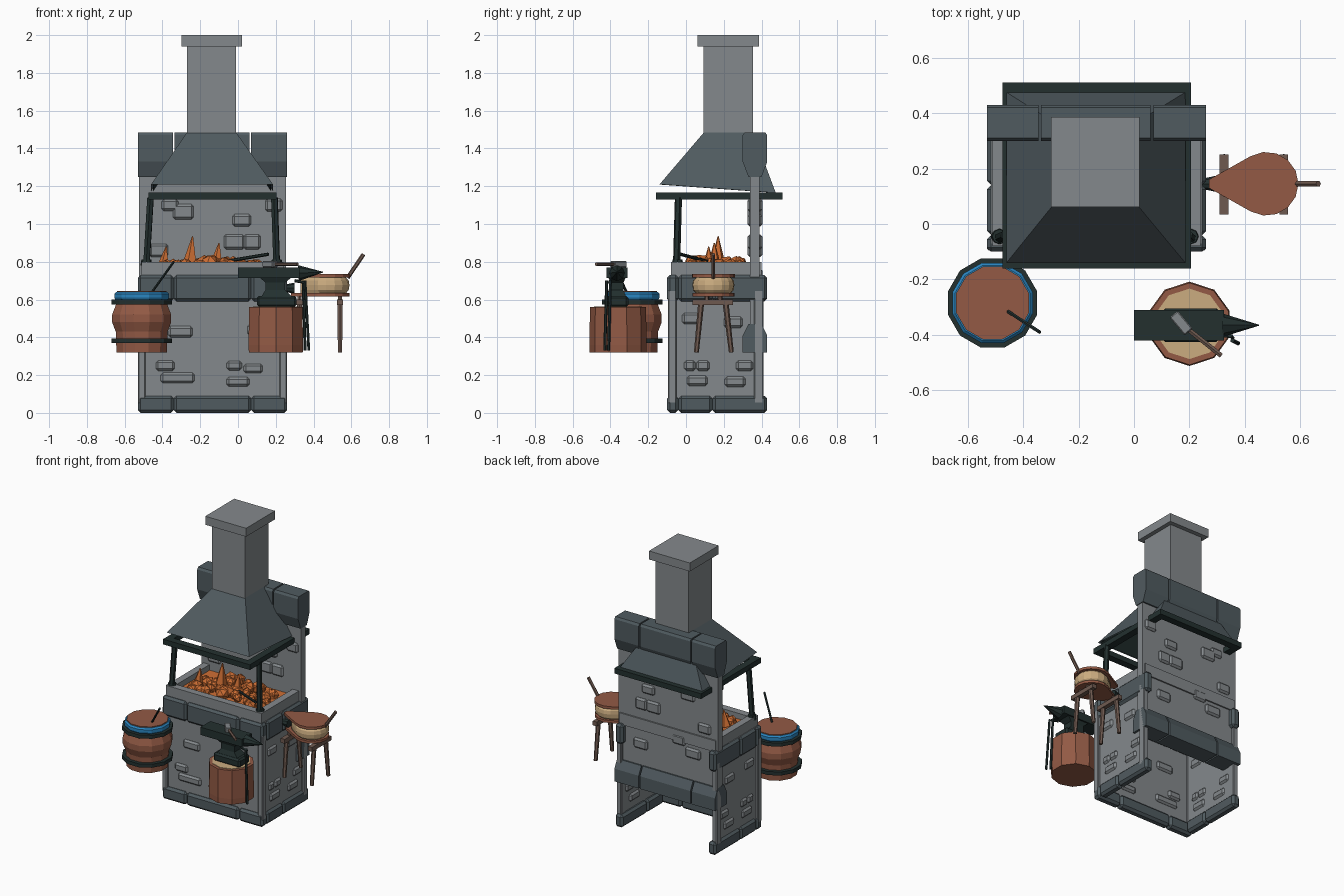
import bpy, bmesh, math, random
from mathutils import Vector, Matrix

if "Cube" in bpy.data.objects:
    bpy.data.objects.remove(bpy.data.objects["Cube"])
random.seed(4)

def mat(name, hexcol):
    m = bpy.data.materials.new(name)
    c = [int(hexcol[i:i + 2], 16) / 255 for i in (0, 2, 4)]
    m.diffuse_color = [((v + .055) / 1.055) ** 2.4 if v > .04 else v / 12.92 for v in c] + [1]
    m.use_nodes = True
    m.node_tree.nodes["Principled BSDF"].inputs["Base Color"].default_value = m.diffuse_color
    return m

STONE = mat("light stone", "84898c")
TRIM = mat("dark stone", "505b60")
IRON = mat("black iron", "23302f")
WOOD = mat("red brown wood", "935a45")
STICK = mat("grey brown wood", "6f5a50")
TAN = mat("tan", "cbac80")
EMBER = mat("ember orange", "cf6f34")
WATER = mat("blue", "2b87c2")

def finish(name, bm, m, fix=True):
    if fix:
        bmesh.ops.recalc_face_normals(bm, faces=bm.faces[:])
    me = bpy.data.meshes.new(name)
    bm.to_mesh(me)
    bm.free()
    me.materials.append(m)
    ob = bpy.data.objects.new(name, me)
    bpy.context.collection.objects.link(ob)
    return ob

def box(name, x, y, z, m, bevel=0):
    bm = bmesh.new()
    bmesh.ops.create_cube(bm, size=1)
    for v in bm.verts:
        v.co = [(r[0] + r[1]) / 2 + c * (r[1] - r[0]) for r, c in zip((x, y, z), v.co)]
    if bevel:
        bmesh.ops.bevel(bm, geom=bm.edges[:], offset=bevel, segments=1, affect='EDGES')
    return finish(name, bm, m)

def loft(name, rings, m, caps=True):
    bm = bmesh.new()
    rows = [[bm.verts.new(p) for p in r] for r in rings]
    n = len(rows[0])
    for a, b in zip(rows, rows[1:]):
        for i in range(n):
            bm.faces.new((a[i], a[(i + 1) % n], b[(i + 1) % n], b[i]))
    if caps:
        bm.faces.new(rows[0])
        bm.faces.new(rows[-1])
    return finish(name, bm, m)

def lathe(name, cx, cy, prof, n, m):
    ring = lambda r, z: [(cx + r * math.cos(2 * math.pi * (i + .5) / n),
                          cy + r * math.sin(2 * math.pi * (i + .5) / n), z) for i in range(n)]
    return loft(name, [ring(r, z) for r, z in prof], m)

def rod(name, p, q, r1, m, r2=None, n=6):
    p, q = Vector(p), Vector(q)
    d = q - p
    rot = d.to_track_quat('Z', 'Y').to_matrix().to_4x4()
    bm = bmesh.new()
    bmesh.ops.create_cone(bm, cap_ends=True, segments=n, radius1=r1, radius2=r1 if r2 is None else r2,
                          depth=d.length, matrix=Matrix.Translation((p + q) / 2) @ rot)
    return finish(name, bm, m)

def frame(name, x, y, z, w, m, bevel=0):
    box(name + "_front", x, (y[0], y[0] + w), z, m, bevel)
    box(name + "_back", x, (y[1] - w, y[1]), z, m, bevel)
    for s, xr in (("left", (x[0], x[0] + w)), ("right", (x[1] - w, x[1]))):
        box(f"{name}_{s}", xr, (y[0] + w, y[1] - w), z, m, bevel)

X0, X1, Y0, Y1 = -.53, .26, -.10, .43
SPLIT = [X0, -.34, .07, X1]

# Forge walls: hollow, open at the back and below
box("front_wall", (X0 + .02, X1 - .02), (-.08, -.06), (.02, .73), STONE)
for s, x, px in (("left", -.515, X0), ("right", .225, X1 - .04)):
    box(s + "_wall", (x, x + .02), (-.07, .41), (.02, .73), STONE)
    box(s + "_front_post", (px, px + .04), (Y0 + .005, -.05), (.05, .65), STONE, .006)
    box(s + "_back_post", (px, px + .04), (.36, .41), (.05, .65), STONE, .006)
box("back_wall", (X0 + .005, X1 - .005), (.34, .39), (.4, 1.3), STONE)

# Dark stone blocks: base course and upper course on three sides
for nm, z in (("base", (0, .09)), ("upper", (.59, .73))):
    for i in range(3):
        box(f"{nm}_front_block", (SPLIT[i], SPLIT[i + 1]), (Y0, -.04), z, TRIM, .015)
    for x in (X0, X1 - .06):
        for y in ((-.04, .14), (.14, Y1)):
            box(f"{nm}_side_block", (x, x + .06), y, z, TRIM, .015)

# Back wall coping and lower course, tapering onto the wall
def course(name, prof, spans):
    for a, b in spans:
        loft(name, [[(x, y, z) for y, z in prof] for x in (a, b)], TRIM)
spans = [(X0, -.345), (-.335, .06), (.07, X1)]
course("coping", [(.30, 1.47), (.31, 1.485), (.42, 1.485), (.43, 1.47), (.43, 1.33), (.40, 1.25), (.33, 1.25), (.30, 1.33)], spans)
course("back_lower_course", [(.30, .32), (.43, .32), (.43, .41), (.40, .47), (.33, .47), (.30, .41)], spans)

# Protruding bricks (centre, centre z, width, height)
def brick(axis, plane, t, c, z, w, h):
    a, b = (c - w / 2, c + w / 2), (plane - t, plane + t)
    box("brick", *((a, b) if axis == 'x' else (b, a)), (z - h / 2, z + h / 2), STONE, .012)
for c, z, w, h in ((-.305, .43, .13, .06), (-.385, .25, .10, .055), (-.32, .185, .18, .055), (-.02, .25, .08, .05),
                   (0, .165, .12, .05), (.08, .235, .10, .05), (.1, .44, .1, .06)):
    brick('x', -.07, .024, c, z, w, h)
for x in (-.505, .235):
    for c, z, w, h in ((.02, .25, .06, .055), (.09, .25, .07, .055), (.06, .17, .11, .055), (.31, .25, .09, .055),
                       (.26, .165, .11, .055), (.03, .5, .1, .06), (.25, .48, .1, .06)):
        brick('y', x, .022, c, z, w, h)
for c, z, w, h in ((-.29, 1.065, .11, .08), (.02, 1.02, .10, .065), (-.02, .905, .11, .08), (.075, .905, .09, .08),
                   (-.36, 1.10, .09, .06), (-.33, .66, .12, .07), (-.22, .73, .1, .07), (.08, .62, .11, .07),
                   (-.42, .86, .1, .07), (.19, 1.1, .09, .07)):
    brick('x', .365, .04, c, z, w, h)

# Hearth rim, ember bed, coals and flames
frame("hearth_rim", (-.51, .24), (-.08, .40), (.72, .80), .05, STONE)
box("ember_bed", (-.47, .20), (-.04, .34), (.70, .76), EMBER)
bm = bmesh.new()
for i in range(45):
    x, y = random.uniform(-.41, .14), random.uniform(.01, .29)
    z = .765 + .03 * (1 - abs(x + .135) / .3)
    bmesh.ops.create_icosphere(bm, subdivisions=1, radius=random.uniform(.03, .048),
                               matrix=Matrix.Translation((x, y, z)) @ Matrix.Rotation(i, 4, 'X'))
finish("coals", bm, EMBER)
for x, y, z, r in ((-.38, .12, .88, .035), (-.24, .17, .935, .045), (-.10, .15, .90, .04)):
    rod("flame", (x - .015, y, .77), (x, y, z), r, EMBER, .003, 5)
rod("poker", (-.08, .12, .80), (.16, -.03, .84), .009, IRON)

# Hood: iron frame, posts, tilted shell, chimney
frame("hood_frame", (-.475, .205), (-.16, .51), (1.13, 1.167), .05, IRON)
for s in (-1, 1):
    rod("post", (-.14 + s * .345, -.05, .78), (-.135 + s * .328, -.04, 1.14), .019, IRON, n=6)
    rod("post_foot", (-.14 + s * .345, -.045, .78), (-.14 + s * .345, -.045, .812), .032, IRON, .026, 8)
def rect(x0, x1, y0, y1, za, zb):
    return [(x0, y0, za), (x1, y0, za), (x1, y1, zb), (x0, y1, zb)]
loft("hood", [rect(-.46, .185, -.14, .475, 1.21, 1.165), rect(-.27, -.01, .095, .355, 1.485, 1.485)], TRIM, False)
loft("hood_lining", [rect(-.45, .175, -.13, .465, 1.208, 1.165), rect(-.26, -.02, .105, .345, 1.47, 1.47)], IRON, False)
box("chimney", (-.27, -.01), (.093, .355), (1.47, 1.95), STONE)
box("chimney_cap", (-.30, .02), (.062, .386), (1.94, 2.0), STONE)

# Quenching barrel
bx, by = -.51, -.285
lathe("barrel_body", bx, by, [(.138, .32), (.142, .43), (.162, .48), (.162, .52), (.142, .57), (.14, .605)], 12, WOOD)
for z in (.37, .575):
    lathe("barrel_hoop", bx, by, [(.166, z), (.166, z + .025)], 12, IRON)
lathe("barrel_blue_ring", bx, by, [(.144, .60), (.15, .61), (.15, .63), (.14, .64)], 12, WATER)
lathe("barrel_lid", bx, by, [(.136, .62), (.136, .646)], 12, WOOD)
rod("barrel_poker", (-.455, -.315, .64), (-.34, -.39, .80), .007, IRON)

# Stump and anvil
sx, sy = .20, -.36
lathe("stump", sx, sy, [(.15, .32), (.152, .36), (.148, .56)], 10, WOOD)
lathe("stump_top", sx, sy, [(.127, .55), (.127, .564)], 10, TAN)
box("anvil_foot", (.10, .31), (-.425, -.305), (.56, .62), IRON, .012)
def slab(x0, x1, h, z):
    return rect(x0, x1, -.365 - h, -.365 + h, z, z)
loft("anvil_waist", [slab(.12, .29, .05, .61), slab(.145, .25, .034, .65), slab(.145, .25, .034, .69),
                     slab(.10, .30, .052, .73)], IRON)
box("anvil_top", (0, .325), (-.42, -.31), (.715, .77), IRON)
rod("anvil_horn", (.32, -.365, .74), (.45, -.365, .745), .042, IRON, .002, 8)

# Hammer and hanging tongs
rod("hammer_handle", (.17, -.36, .787), (.315, -.475, .787), .010, STICK)
head = box("hammer_head", (-.042, .042), (-.019, .019), (-.017, .017), STONE, .004)
head.location, head.rotation_euler = (.17, -.357, .787), (0, 0, math.radians(-50))
for dx, dy in ((0, 0), (.02, -.02)):
    rod("tong_arm", (.345 + dx * .5, -.40 + dy, .70), (.355 + dx, -.41 + dy, .33), .008, IRON)
rod("tong_hook", (.30, -.40, .70), (.355, -.405, .69), .008, IRON)

# Bellows: teardrop boards around a pleated bag
def drop(r, tip, z):
    pts = [(.478 + r * math.cos(t), .145 + r * math.sin(t), z)
           for t in (math.radians(-120 + 24 * i) for i in range(11))]
    return pts + [(tip, .16, z), (tip, .13, z)]
loft("bellows_bottom", [drop(.112, .28, .617), drop(.112, .28, .635)], WOOD)
loft("bellows_top", [drop(.115, .27, .717), drop(.115, .27, .735)], WOOD)
loft("bellows_bag", [drop(r, .33, z) for r, z in ((.09, .63), (.108, .65), (.112, .677), (.108, .70), (.09, .72))], TAN)
rod("bellows_nozzle", (.30, .145, .66), (.235, .145, .66), .03, IRON, .016, 8)
rod("bellows_handle", (.58, .145, .715), (.665, .145, .84), .011, STICK)

# Bellows stand
for x in (.325, .54):
    box("stand_rail", (x - .016, x + .016), (.035, .25), (.57, .60), STICK)
    for ya, yb in ((.08, .055), (.21, .24)):
        rod("stand_leg", (x, ya, .58), (x, yb, .32), .016, STICK, .013)
    for y in (.11, .18):
        rod("stand_peg", (x, y, .59), (x, y, .62), .012, STICK)
